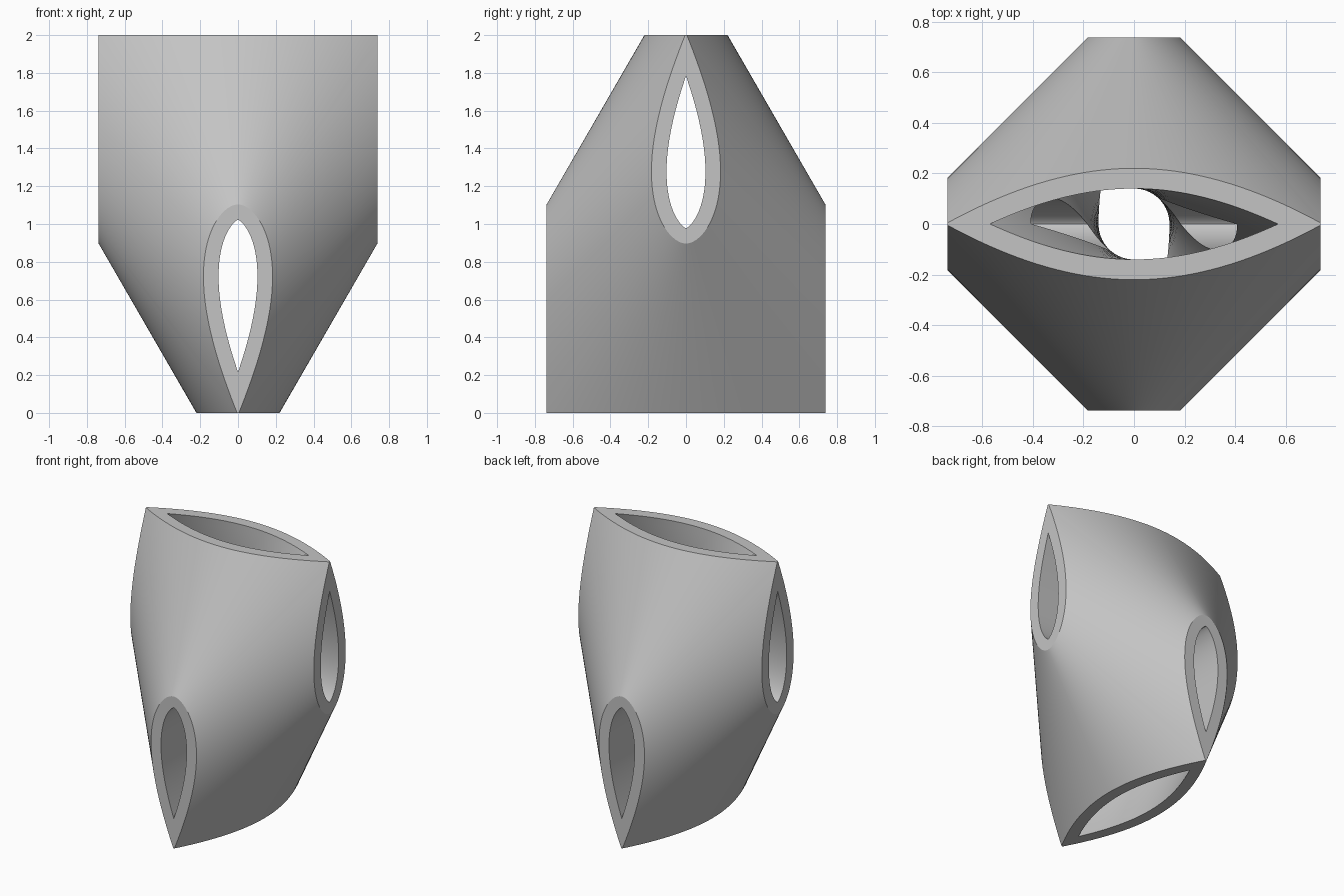
import bpy, bmesh, math
from mathutils import Vector

if "Cube" in bpy.data.objects:
    bpy.data.objects.remove(bpy.data.objects["Cube"])

R = 0.921       # radius of the two generating circles
CUT = 0.738     # distance of the flat side faces
RIM = 0.08      # rim width around the openings
N = 32          # rulings per half strip

grey = bpy.data.materials.new("grey")
grey.diffuse_color = (0.55, 0.55, 0.55, 1)
grey.use_nodes = True
grey.node_tree.nodes["Principled BSDF"].inputs["Base Color"].default_value = grey.diffuse_color


def make_object(name, bm):
    bmesh.ops.recalc_face_normals(bm, faces=bm.faces)
    mesh = bpy.data.meshes.new(name)
    bm.to_mesh(mesh)
    bm.free()
    mesh.materials.append(grey)
    ob = bpy.data.objects.new(name, mesh)
    bpy.context.collection.objects.link(ob)
    return ob


def partner(a):
    return math.acos(max(-1, min(1, 1 / (1 + math.cos(a)) - 1)))


def inset(poly, d):
    """Shrink a convex 2D outline by moving every edge inwards."""
    area = sum(p.cross(q) for p, q in zip(poly, poly[1:] + poly[:1]))
    if area < 0:
        poly = poly[::-1]
    out = [Vector(c) for c in ((-3, -3), (3, -3), (3, 3), (-3, 3))]
    for p, q in zip(poly, poly[1:] + poly[:1]):
        e = q - p
        if e.length < 1e-4:
            continue
        n = Vector((-e.y, e.x)).normalized()
        k = n.dot(p) + d
        new = []
        for s, t in zip(out, out[1:] + out[:1]):
            ds, dt = n.dot(s) - k, n.dot(t) - k
            if ds >= 0:
                new.append(s)
            if ds * dt < 0:
                new.append(s.lerp(t, ds / (ds - dt)))
        out = new
    clean = []
    for p in out:
        if not clean or (p - clean[-1]).length > 1e-3:
            clean.append(p)
    if (clean[0] - clean[-1]).length < 1e-3:
        clean.pop()
    return clean


def loft(name, rings):
    """Closed solid through a list of equal-length rings."""
    bm = bmesh.new()
    rows = [[bm.verts.new(p) for p in ring] for ring in rings]
    n = len(rows[0])
    for lo, hi in zip(rows, rows[1:]):
        for i in range(n):
            j = (i + 1) % n
            bm.faces.new((lo[i], lo[j], hi[j], hi[i]))
    bm.faces.new(rows[0][::-1])
    bm.faces.new(rows[-1])
    if len(rows) > 2:
        bmesh.ops.triangulate(bm, faces=[f for f in bm.faces if len(f.verts) == 4])
    return make_object(name, bm)


# Body: developable strips between two perpendicular circles
half = [math.pi / 2 * i / N for i in range(N + 1)]
pairs = [(a, partner(a)) for a in half] + [(partner(b), b) for b in half[-2::-1]]
bm = bmesh.new()
for sx in (1, -1):
    for sy in (1, -1):
        row = []
        for a, b in pairs:
            row.append((
                bm.verts.new((sx * R * math.sin(a), 0, 1 + R / 2 + R * math.cos(a))),
                bm.verts.new((0, sy * R * math.sin(b), 1 - R / 2 - R * math.cos(b)))))
        for (a0, b0), (a1, b1) in zip(row, row[1:]):
            bm.faces.new((a0, a1, b1, b0))
bmesh.ops.remove_doubles(bm, verts=bm.verts, dist=1e-5)
bmesh.ops.recalc_face_normals(bm, faces=bm.faces)

# Six flat faces trimmed off the body
for co, no in (((0, 0, 2), (0, 0, 1)), ((0, 0, 0), (0, 0, -1)),
               ((CUT, 0, 0), (1, 0, 0)), ((-CUT, 0, 0), (-1, 0, 0)),
               ((0, CUT, 0), (0, 1, 0)), ((0, -CUT, 0), (0, -1, 0))):
    bmesh.ops.bisect_plane(bm, geom=bm.verts[:] + bm.edges[:] + bm.faces[:],
                           dist=1e-5, plane_co=co, plane_no=no, clear_outer=True)
    bmesh.ops.holes_fill(bm, edges=[e for e in bm.edges if e.is_boundary], sides=0)
bmesh.ops.recalc_face_normals(bm, faces=bm.faces)
bm.normal_update()


def cap_outline(direction, u, v):
    d = Vector(direction)
    face = max((f for f in bm.faces if f.normal.dot(d) > 0.999),
               key=lambda f: f.calc_area())
    return inset([Vector((w.co[u], w.co[v])) for w in face.verts], RIM)


top = cap_outline((0, 0, 1), 0, 1)
front = cap_outline((0, -1, 0), 0, 2)
side = cap_outline((1, 0, 0), 1, 2)
body = make_object("hollow_body", bm)

# Tunnels: two straight ones, and a vertical one with a quarter twist
cutters = [
    loft("front_tunnel", [[(p.x, y, p.y) for p in front] for y in (-1, 1)]),
    loft("side_tunnel", [[(x, p.x, p.y) for p in side] for x in (-1, 1)]),
]
rings = []
for i in range(-1, 42):
    z = i / 20
    t = -math.pi / 2 * (1 - z / 2)
    c, s = math.cos(t), math.sin(t)
    rings.append([(c * p.x - s * p.y, s * p.x + c * p.y, z) for p in top])
cutters.append(loft("twisted_tunnel", rings))

bpy.context.view_layer.objects.active = body
body.select_set(True)
for cutter in cutters:
    cutter.hide_render = True
    mod = body.modifiers.new(cutter.name, 'BOOLEAN')
    mod.operation, mod.solver, mod.object = 'DIFFERENCE', 'EXACT', cutter
    bpy.ops.object.modifier_apply(modifier=mod.name)
for cutter in cutters:
    bpy.data.objects.remove(cutter)
bpy.ops.object.shade_smooth_by_angle(angle=math.radians(30))
